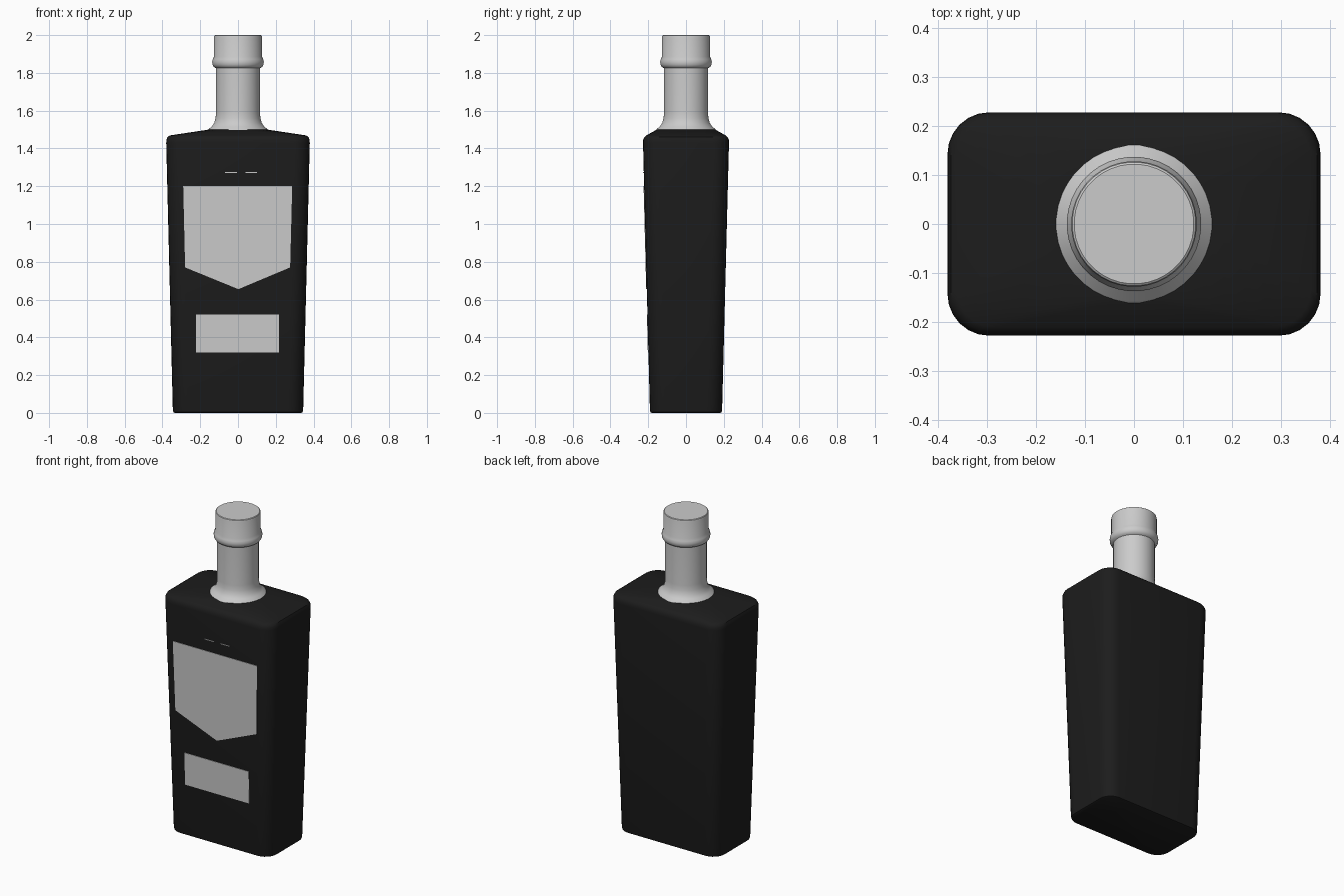
import bpy, bmesh, math

if "Cube" in bpy.data.objects:
    bpy.data.objects.remove(bpy.data.objects["Cube"])

ARC = 7           # points per rounded corner
N = ARC * 4


def finish(name, bm, angle=35, mat=None):
    bmesh.ops.recalc_face_normals(bm, faces=bm.faces)
    me = bpy.data.meshes.new(name)
    bm.to_mesh(me)
    bm.free()
    ob = bpy.data.objects.new(name, me)
    bpy.context.collection.objects.link(ob)
    if mat:
        me.materials.append(mat)
    bpy.ops.object.select_all(action='DESELECT')
    ob.select_set(True)
    bpy.context.view_layer.objects.active = ob
    bpy.ops.object.shade_smooth_by_angle(angle=math.radians(angle))
    return ob


def loft(name, rings, **kw):
    bm = bmesh.new()
    loops = [[bm.verts.new(p) for p in r] for r in rings]
    for a, b in zip(loops, loops[1:]):
        n = len(a)
        for i in range(n):
            bm.faces.new((a[i], a[(i + 1) % n], b[(i + 1) % n], b[i]))
    bm.faces.new(loops[0][::-1])
    bm.faces.new(loops[-1])
    return finish(name, bm, **kw)


def rounded_rect(hx, hy, z, r):
    pts = []
    for k, (sx, sy) in enumerate(((1, 1), (-1, 1), (-1, -1), (1, -1))):
        for j in range(ARC):
            a = math.pi / 2 * (k + j / (ARC - 1))
            pts.append((sx * (hx - r) + r * math.cos(a),
                        sy * (hy - r) + r * math.sin(a), z))
    return pts


def circle(r, z, n):
    return [(r * math.cos((i + .5) * math.tau / n),
             r * math.sin((i + .5) * math.tau / n), z) for i in range(n)]


def front_y(z):
    return -(0.191 + 0.0255 * z)


def label(name, outline):
    # thin plate lying on the tapered front face
    bm = bmesh.new()
    front = [bm.verts.new((x, front_y(z) - 0.003, z)) for x, z in outline]
    back = [bm.verts.new((x, front_y(z) + 0.002, z)) for x, z in outline]
    bm.faces.new(front)
    bm.faces.new(back[::-1])
    n = len(front)
    for i in range(n):
        bm.faces.new((front[i], back[i], back[(i + 1) % n], front[(i + 1) % n]))
    return finish(name, bm)


dark = bpy.data.materials.new("dark_glass")
dark.diffuse_color = (0.012, 0.012, 0.012, 1)
dark.use_nodes = True
dark.node_tree.nodes["Principled BSDF"].inputs["Base Color"].default_value = dark.diffuse_color

# tapered body with softened base and sloping shoulder
body = [rounded_rect(hx, hy, z, r) for hx, hy, z, r in (
    (0.334, 0.180, 0.0, 0.07), (0.342, 0.188, 0.004, 0.078),
    (0.345, 0.191, 0.014, 0.08),
    (0.380, 0.2275, 1.43, 0.085), (0.379, 0.2265, 1.447, 0.085),
    (0.373, 0.219, 1.461, 0.08), (0.360, 0.210, 1.469, 0.075))]
body.append(circle(0.155, 1.5, N))
loft("bottle_body", body, mat=dark)

# flared neck, collar ring and cap in one turned profile
profile = [(0.162, 1.495), (0.157, 1.502), (0.139, 1.516), (0.126, 1.535),
           (0.119, 1.56), (0.117, 1.59), (0.117, 1.825), (0.128, 1.831),
           (0.135, 1.843), (0.137, 1.858), (0.134, 1.872), (0.128, 1.886),
           (0.128, 1.99), (0.126, 1.997), (0.122, 2.0)]
loft("neck_and_cap", [circle(r, z, 40) for r, z in profile])

# front labels
label("shield_label", [(-0.29, 1.2), (-0.28, 0.77), (0.002, 0.655),
                       (0.276, 0.77), (0.287, 1.2)])
label("lower_label", [(-0.222, 0.52), (-0.222, 0.32), (0.218, 0.32), (0.218, 0.52)])
for i, (x0, x1) in enumerate(((-0.07, -0.005), (0.04, 0.10))):
    label(f"accent_line_{i + 1}", [(x0, 1.274), (x0, 1.270), (x1, 1.270), (x1, 1.274)])
